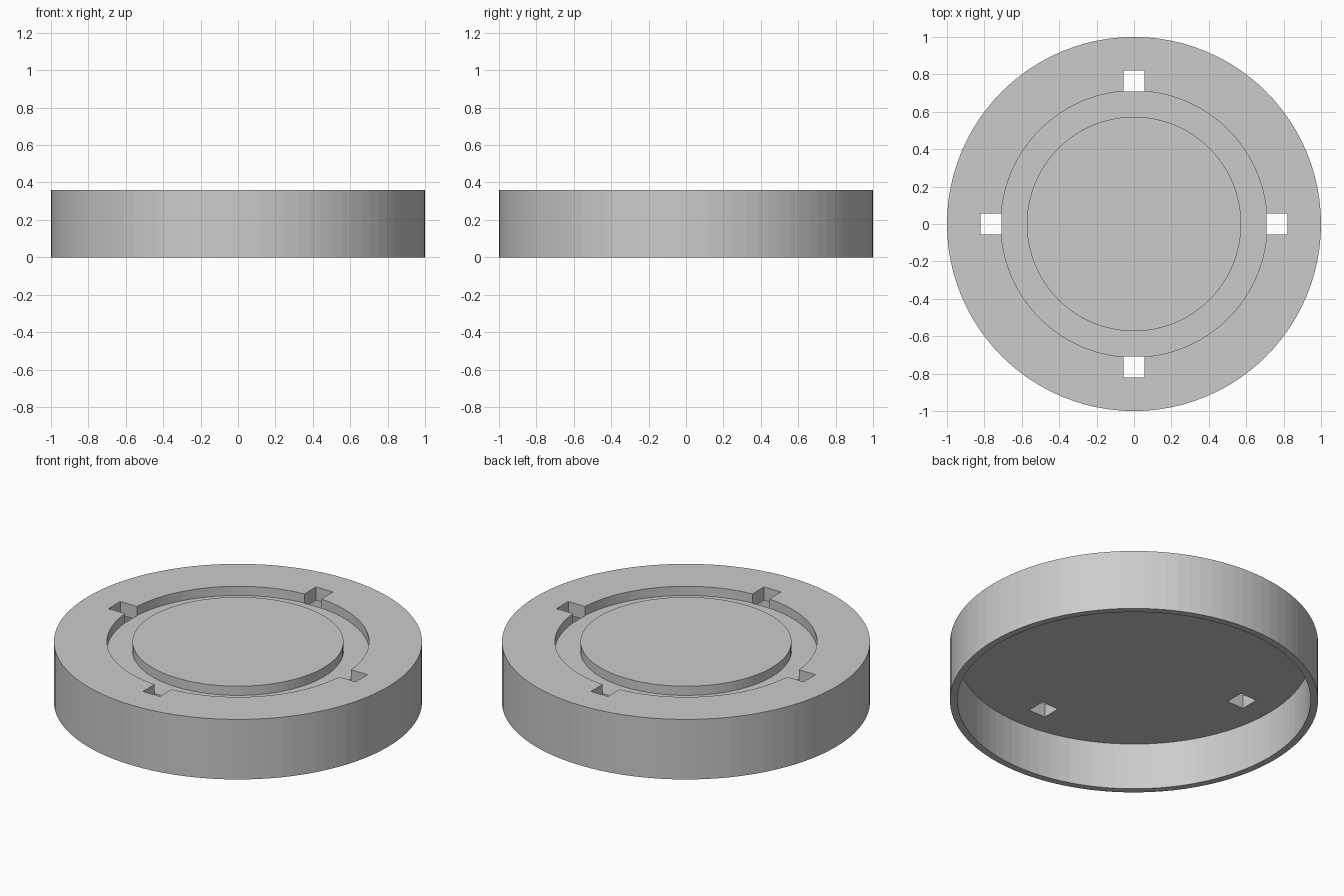
import bpy
import bmesh
from math import pi
from mathutils import Matrix, Vector

SIDES = 96
HEIGHT = 0.36
CEILING = 0.28      # underside of the top plate
GROOVE = 0.305      # floor of the ring groove

cube = bpy.data.objects.get("Cube")
if cube:
    bpy.data.objects.remove(cube, do_unlink=True)

grey = bpy.data.materials.new("plain_grey")
grey.use_nodes = True
colour = (0.6, 0.6, 0.6, 1)
grey.diffuse_color = colour
grey.node_tree.nodes["Principled BSDF"].inputs["Base Color"].default_value = colour


def make_object(name, bm):
    bmesh.ops.recalc_face_normals(bm, faces=bm.faces)
    mesh = bpy.data.meshes.new(name)
    bm.to_mesh(mesh)
    bm.free()
    mesh.materials.append(grey)
    obj = bpy.data.objects.new(name, mesh)
    bpy.context.collection.objects.link(obj)
    return obj


# Hollow round cap: half cross-section turned about the z axis
profile = [(0, CEILING), (0.96, CEILING), (0.96, 0), (1, 0), (1, HEIGHT),
           (0.712, HEIGHT), (0.712, GROOVE), (0.573, GROOVE),
           (0.573, HEIGHT), (0, HEIGHT)]
bm = bmesh.new()
verts = [bm.verts.new((r, 0, z)) for r, z in profile]
edges = [bm.edges.new(pair) for pair in zip(verts, verts[1:])]
bmesh.ops.spin(bm, geom=verts + edges, cent=(0, 0, 0), axis=(0, 0, 1),
               angle=2 * pi, steps=SIDES)
bmesh.ops.remove_doubles(bm, verts=bm.verts, dist=0.0001)
cap = make_object("round_cap", bm)

# Four square slots through the plate, along the outside of the groove
bm = bmesh.new()
inner, outer, width = 0.709, 0.82, 0.112
for i in range(4):
    place = (Matrix.Rotation(i * pi / 2, 4, "Z")
             @ Matrix.Translation(((inner + outer) / 2, 0, HEIGHT))
             @ Matrix.Diagonal(Vector((outer - inner, width, 0.4, 1))))
    bmesh.ops.create_cube(bm, size=1, matrix=place)
cutter = make_object("slot_cutter", bm)
cutter.hide_render = True

cut = cap.modifiers.new("slots", "BOOLEAN")
cut.operation = "DIFFERENCE"
cut.solver = "EXACT"
cut.object = cutter
bpy.context.view_layer.objects.active = cap
bpy.ops.object.modifier_apply(modifier=cut.name)
bpy.data.objects.remove(cutter, do_unlink=True)
